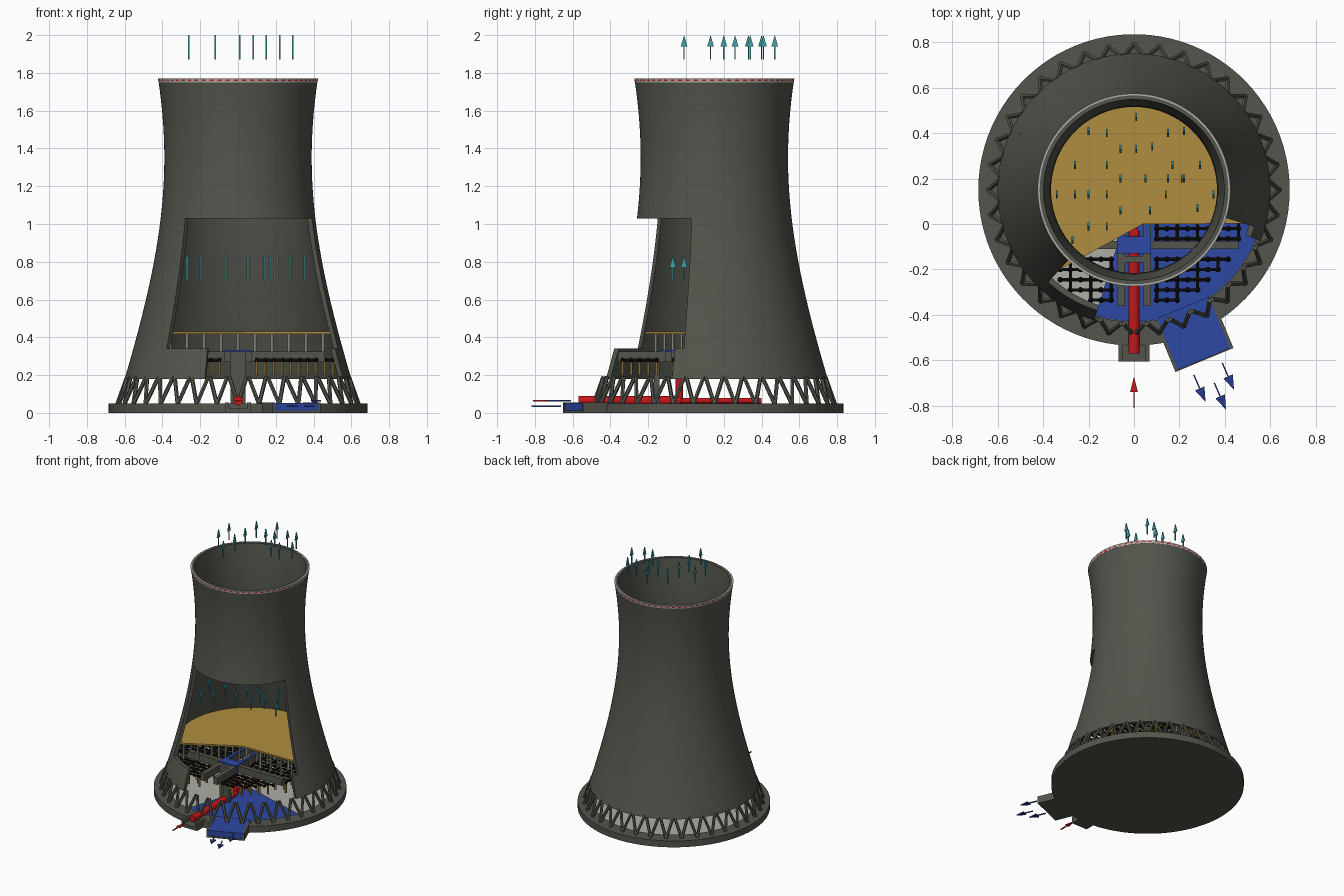
import bpy, bmesh, math
from mathutils import Vector, Matrix

cube = bpy.data.objects.get("Cube")
if cube:
    bpy.data.objects.remove(cube, do_unlink=True)

CY = 0.15            # tower axis lies at x = 0, y = CY
THICK = 0.025        # shell thickness


def material(name, r, g, b):
    m = bpy.data.materials.new(name)
    m.use_nodes = True
    m.diffuse_color = (r, g, b, 1)
    bsdf = m.node_tree.nodes["Principled BSDF"]
    bsdf.inputs["Base Color"].default_value = (r, g, b, 1)
    bsdf.inputs["Roughness"].default_value = 0.8
    return m


CONCRETE = material("dark concrete", 0.085, 0.09, 0.072)
PALE = material("pale grey", 0.42, 0.42, 0.38)
RED = material("red", 0.58, 0.008, 0.01)
BLUE = material("water blue", 0.027, 0.065, 0.37)
NAVY = material("arrow blue", 0.018, 0.04, 0.25)
TEAL = material("vapour teal", 0.045, 0.36, 0.4)
OCHRE = material("ochre", 0.43, 0.27, 0.05)
BLACK = material("black", 0.006, 0.006, 0.006)


def make(name, bm, *mats, smooth=False):
    bmesh.ops.recalc_face_normals(bm, faces=bm.faces)
    mesh = bpy.data.meshes.new(name)
    bm.to_mesh(mesh)
    bm.free()
    for m in mats:
        mesh.materials.append(m)
    if smooth:
        mesh.polygons.foreach_set("use_smooth", [True] * len(mesh.polygons))
        mesh.set_sharp_from_angle(angle=math.radians(30))
    obj = bpy.data.objects.new(name, mesh)
    bpy.context.scene.collection.objects.link(obj)
    return obj


def polar(r, deg, z):
    a = math.radians(deg)
    return Vector((r * math.cos(a), CY + r * math.sin(a), z))


def box(bm, lo, hi, rot=Matrix()):
    lo, hi = Vector(lo), Vector(hi)
    size = Matrix.Diagonal((*(hi - lo), 1))
    bmesh.ops.create_cube(bm, size=1, matrix=rot @ Matrix.Translation((lo + hi) / 2) @ size)


def rod(bm, p, q, r, sides=8):
    d = Vector(q) - Vector(p)
    mat = Matrix.Translation((Vector(p) + Vector(q)) / 2) @ d.to_track_quat('Z', 'Y').to_matrix().to_4x4()
    bmesh.ops.create_cone(bm, cap_ends=True, segments=sides, radius1=r, radius2=r,
                          depth=d.length, matrix=mat)


def prism(bm, points, height):
    face = bm.faces.new([bm.verts.new(p) for p in points])
    ext = bmesh.ops.extrude_face_region(bm, geom=[face])
    verts = [v for v in ext["geom"] if isinstance(v, bmesh.types.BMVert)]
    bmesh.ops.translate(bm, verts=verts, vec=height)


def lathe(bm, loop, a0=0, a1=360, step=4):
    """Sweep a closed (radius, z) loop around the tower axis."""
    full = a1 - a0 >= 360
    n = round((a1 - a0) / step)
    rings = [[bm.verts.new(polar(r, a0 + (a1 - a0) * i / n, z)) for r, z in loop]
             for i in range(n if full else n + 1)]
    k = len(loop)
    for i in range(n):
        a, b = rings[i], rings[(i + 1) % len(rings)]
        for j in range(k):
            bm.faces.new((a[j], b[j], b[(j + 1) % k], a[(j + 1) % k]))
    if not full:
        bm.faces.new(rings[0])
        bm.faces.new(rings[-1])


def arrow(bm, tip, direction, side, length, head=0.06, width=0.035):
    """Flat arrow ending at tip and widening along side."""
    d, s = Vector(direction).normalized(), Vector(side).normalized()
    t = d.cross(s) * 0.008
    shape = [(0, 0), (-head, width / 2), (-head, 0.003), (-length, 0.003)]
    shape += [(u, -v) for u, v in reversed(shape[1:])]
    prism(bm, [Vector(tip) + d * u + s * v - t / 2 for u, v in shape], t)


def shell_radius(z):
    return 0.39 * math.sqrt(1 + (z - 1.35) ** 2)


# Hyperbolic shell in three bands, the lower two open at the front
for name, z0, z1, a0, a1 in (("shell_lower", 0.18, 0.34, -22, 253),
                             ("shell_middle", 0.34, 1.03, -17, 227),
                             ("shell_upper", 1.03, 1.77, 0, 360)):
    n = max(2, round((z1 - z0) / 0.06))
    zs = [z0 + (z1 - z0) * i / n for i in range(n + 1)]
    loop = [(shell_radius(z), z) for z in zs] + [(shell_radius(z) - THICK, z) for z in reversed(zs)]
    bm = bmesh.new()
    lathe(bm, loop, a0, a1, 3)
    make(name, bm, CONCRETE, smooth=True)

# Warning band on the rim, with a dashed red strip
bm = bmesh.new()
lathe(bm, [(0.415, 1.75), (0.421, 1.75), (0.422, 1.757), (0.423, 1.765), (0.424, 1.771), (0.415, 1.771)], step=3)
rim = make("rim_band", bm, PALE, RED)
for p in rim.data.polygons:
    c = p.center
    slot = int(math.degrees(math.atan2(c.y - CY, c.x)) % 360 // 3)
    if 1.758 < c.z < 1.764 and abs(p.normal.z) < 0.5 and slot % 2:
        p.material_index = 1

# Basin with its floor and water sector
bm = bmesh.new()
lathe(bm, [(0.001, 0), (0.685, 0), (0.685, 0.05), (0.58, 0.05), (0.58, 0.02), (0.001, 0.02)])
make("basin", bm, CONCRETE, smooth=True)
bm = bmesh.new()
lathe(bm, [(0.001, 0.02), (0.58, 0.02), (0.58, 0.026), (0.001, 0.026)])
make("basin_floor", bm, PALE)
bm = bmesh.new()
lathe(bm, [(0.002, 0.026), (0.579, 0.026), (0.579, 0.035), (0.002, 0.035)], -107, -17, 5)
make("basin_water", bm, BLUE)

# Zigzag support columns
bm = bmesh.new()
for i in range(36):
    for s in (-1, 1):
        rod(bm, polar(0.64, i * 10, 0.045), polar(0.59, i * 10 + s * 4.5, 0.19), 0.011, 6)
make("support_columns", bm, CONCRETE)

# Outlet channel, radial at the front left
turn = Matrix.Translation((0, CY, 0)) @ Matrix.Rotation(math.radians(-67.5), 4, 'Z')
bm = bmesh.new()
box(bm, (0.6, -0.138, 0), (0.81, 0.138, 0.012), turn)
for s in (-1, 1):
    box(bm, (0.6, s * 0.131 - 0.007, 0), (0.81, s * 0.131 + 0.007, 0.056), turn)
make("outlet_channel", bm, CONCRETE)
bm = bmesh.new()
box(bm, (0.56, -0.124, 0.012), (0.805, 0.124, 0.053), turn)
make("outlet_water", bm, BLUE)

# Inlet box and hot water pipe
bm = bmesh.new()
box(bm, (-0.068, -0.605, 0), (0.068, -0.5, 0.025))
for s in (-1, 1):
    box(bm, (s * 0.058 - 0.01, -0.605, 0), (s * 0.058 + 0.01, -0.5, 0.055))
make("inlet_box", bm, CONCRETE)
bm = bmesh.new()
rod(bm, (0, -0.57, 0.065), (0, -0.03, 0.065), 0.025, 20)
rod(bm, (0, -0.03, 0.065), (0, 0.4, 0.065), 0.014, 16)
rod(bm, (0, -0.035, 0.065), (0, -0.035, 0.3), 0.02, 16)
make("inlet_pipe", bm, RED, smooth=True)

# Distribution channels with water
walls, water = bmesh.new(), bmesh.new()
for x0, x1, y0, y1 in ((0.07, 0.46, -0.11, -0.075), (-0.36, -0.07, -0.11, -0.075),
                       (-0.075, -0.04, -0.36, 0.5), (0.04, 0.075, -0.36, 0.5)):
    box(walls, (x0, y0, 0.27), (x1, y1, 0.325))
box(walls, (-0.04, -0.17, 0.05), (0.04, -0.14, 0.325))
box(water, (-0.075, -0.13, 0.29), (0.075, -0.055, 0.332))
for s in (-1, 1):
    box(water, (s * 0.0575 - 0.012, -0.06, 0.31), (s * 0.0575 + 0.012, 0.45, 0.33))
make("distribution_channels", walls, CONCRETE)
make("channel_water", water, BLUE)

# Spray grid: pipes, nozzles and hanging fill tubes
STEP = 0.045
nodes = {}
for i in range(-12, 13):
    for j in range(-9, 13):
        x, y = i * STEP + math.copysign(0.01, i), -0.02 + j * STEP
        if abs(i) > 1 and j != -2 and math.hypot(x, y - CY) < 0.53:
            nodes[i, j] = Vector((x, y, 0.28))
grid, tubes = bmesh.new(), bmesh.new()
for (i, j), p in nodes.items():
    bmesh.ops.create_icosphere(grid, subdivisions=1, radius=0.014, matrix=Matrix.Translation(p))
    for near, use in (((i + 1, j), True), ((i, j + 1), i % 2 == 0)):
        if use and near in nodes:
            rod(grid, p, nodes[near], 0.008, 6)
    if (i + j) % 2:
        rod(tubes, p - Vector((0, 0, 0.08)), p, 0.008, 6)
make("spray_grid", grid, BLACK)
make("fill_tubes", tubes, OCHRE)

# Drift eliminator deck, cut open at the front, on pale posts
bm = bmesh.new()
edge = [polar(0.507, -17 + 243 * i / 60, 0.418) for i in range(61)]
prism(bm, edge + [Vector((0.04, 0, 0.418))], Vector((0, 0, 0.012)))
make("eliminator_deck", bm, OCHRE)
bm = bmesh.new()
for i in range(-5, 6):
    for j in range(6):
        x, y = i * 0.09, 0.02 + j * 0.09 + min(0, i) * 0.045
        if math.hypot(x, y - CY) < 0.49:
            rod(bm, (x, y, 0.28), (x, y, 0.42), 0.008, 6)
make("deck_posts", bm, PALE)

# Rising vapour arrows above the mouth and inside the opening
upper = ((0.01, 0.47), (-0.12, 0.4), (0.15, 0.4), (0.22, 0.41), (0.01, 0.33), (0.08, 0.34),
         (-0.26, 0.26), (-0.12, 0.26), (0.29, 0.26), (0.15, 0.2), (0.22, 0.2), (-0.26, 0.13),
         (-0.12, 0.13), (-0.12, -0.01))
lower = ((-0.2, 0.41), (-0.06, 0.33), (0.17, 0.26), (-0.06, 0.2), (0.05, 0.2), (0.35, 0.13),
         (-0.34, 0.13), (-0.2, 0.13), (0.28, 0.07), (0.07, 0.06), (-0.06, 0.06), (0.14, 0.13),
         (0.21, 0.2), (-0.2, -0.01), (-0.27, -0.07))
for name, spots, top in (("vapour_arrows_top", upper, 2.0), ("vapour_arrows_inside", lower, 0.83)):
    bm = bmesh.new()
    for x, y in spots:
        arrow(bm, (x, y, top), (0, 0, 1), (0, 1, 0), 0.13)
    make(name, bm, TEAL)

# Water flow arrows at the inlet and outlet
bm = bmesh.new()
arrow(bm, (0, -0.67, 0.065), (0, 1, 0), (1, 0, 0), 0.14, 0.07)
make("inlet_arrow", bm, RED)
bm = bmesh.new()
for x, y, z in ((0.315, -0.783, 0.035), (0.405, -0.818, 0.035), (0.44, -0.73, 0.065)):
    arrow(bm, (x, y, z), (0.4, -0.92, 0), (0.92, 0.4, 0), 0.13, 0.065, 0.045)
make("outlet_arrows", bm, NAVY)
